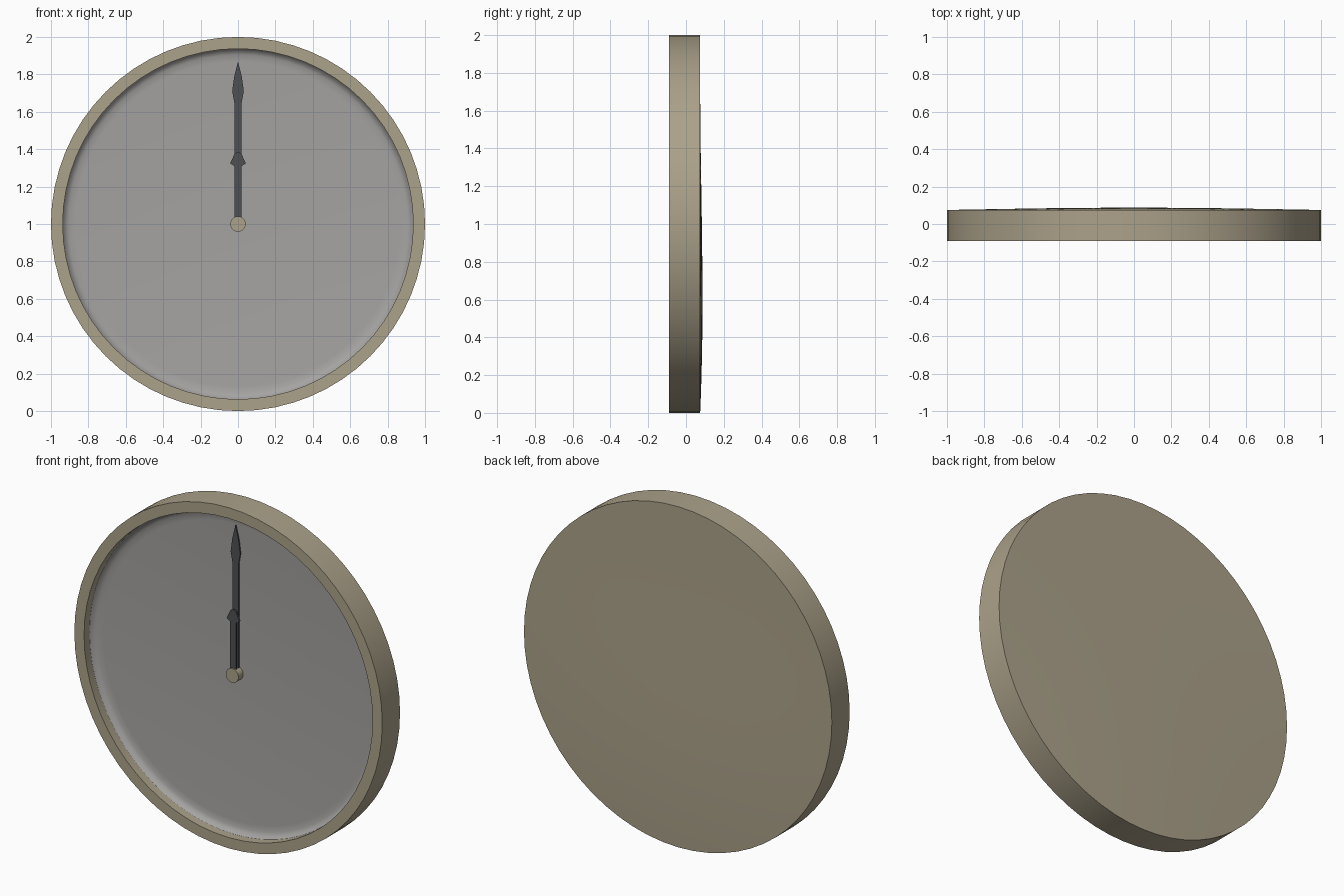
import bpy, bmesh, math

if "Cube" in bpy.data.objects:
    bpy.data.objects.remove(bpy.data.objects["Cube"])

SEG = 64
CZ = 1.0  # height of the clock centre


def material(name, rgb):
    m = bpy.data.materials.new(name)
    m.diffuse_color = (*rgb, 1)
    m.use_nodes = True
    m.node_tree.nodes["Principled BSDF"].inputs["Base Color"].default_value = m.diffuse_color
    return m


tan = material("warm tan", (0.41, 0.36, 0.255))
grey = material("dial grey", (0.38, 0.37, 0.36))
dark = material("charcoal", (0.075, 0.08, 0.085))


def finish(name, bm, mat, smooth=None):
    bmesh.ops.remove_doubles(bm, verts=bm.verts, dist=1e-5)
    bmesh.ops.recalc_face_normals(bm, faces=bm.faces)
    me = bpy.data.meshes.new(name)
    bm.to_mesh(me)
    bm.free()
    ob = bpy.data.objects.new(name, me)
    bpy.context.collection.objects.link(ob)
    me.materials.append(mat)
    ob.location.z = CZ
    if smooth:
        bpy.ops.object.select_all(action='DESELECT')
        bpy.context.view_layer.objects.active = ob
        ob.select_set(True)
        bpy.ops.object.shade_smooth_by_angle(angle=math.radians(smooth))
    return ob


def lathe(name, profile, mat, smooth=40, shape=None, flip=False):
    """Spin (radius, y) points about the y axis."""
    bm = bmesh.new()
    vs = [bm.verts.new((r, y, 0)) for r, y in profile]
    es = [bm.edges.new(p) for p in zip(vs, vs[1:])]
    bmesh.ops.spin(bm, geom=vs + es, cent=(0, 0, 0), axis=(0, 1, 0),
                   angle=math.tau, steps=SEG, use_merge=True)
    if shape:
        for v in bm.verts:
            shape(v)
    ob = finish(name, bm, mat, smooth)
    if flip:
        ob.data.flip_normals()
    return ob


def hand(name, half, y0, y1, mat):
    """Extrude a mirrored half outline of (x, z) points."""
    bm = bmesh.new()
    pts = half + [(-x, z) for x, z in reversed(half) if x > 0]
    f = bm.faces.new([bm.verts.new((x, y0, z)) for x, z in pts])
    ext = bmesh.ops.extrude_face_region(bm, geom=[f])
    for v in ext["geom"]:
        if isinstance(v, bmesh.types.BMVert):
            v.co.y = y1
    return finish(name, bm, mat)


def bulge(v):
    # Shallow back dome, fuller toward the bottom
    r2 = v.co.x ** 2 + v.co.z ** 2
    if v.co.y > 0.07:
        v.co.y += 0.009 * max(0, 1 - r2) * max(0, 1 - 1.6 * v.co.z)


# Case: inner wall, front rim, outer side and bulging back
lathe("case",
      [(0.937, -0.01), (0.937, -0.09), (1.0, -0.09), (1.0, 0.075)]
      + [(r, 0.075) for r in (0.95, 0.8, 0.6, 0.4, 0.2, 0)],
      tan, shape=bulge)

# Dial: flat disc with a softly turned-up edge
dial = lathe("dial", [(0.937, -0.04), (0.925, -0.022), (0.905, -0.013),
                      (0.87, -0.01), (0, -0.01)], grey, smooth=70)
# Face the dial toward the front
if dial.data.polygons[0].normal.y > 0 or sum(
        p.normal.y * p.area for p in dial.data.polygons) > 0:
    dial.data.flip_normals()

# Hands and centre hub
hand("minute_hand",
     [(0.02, 0), (0.02, 0.65), (0.031, 0.71), (0.02, 0.79), (0.0, 0.87)],
     -0.024, -0.016, dark)
hand("hour_hand",
     [(0.02, 0), (0.02, 0.31), (0.042, 0.325), (0.018, 0.375), (0.0, 0.385)],
     -0.046, -0.036, dark)
lathe("hub", [(0.0, -0.055), (0.041, -0.055), (0.041, -0.01)], tan)
